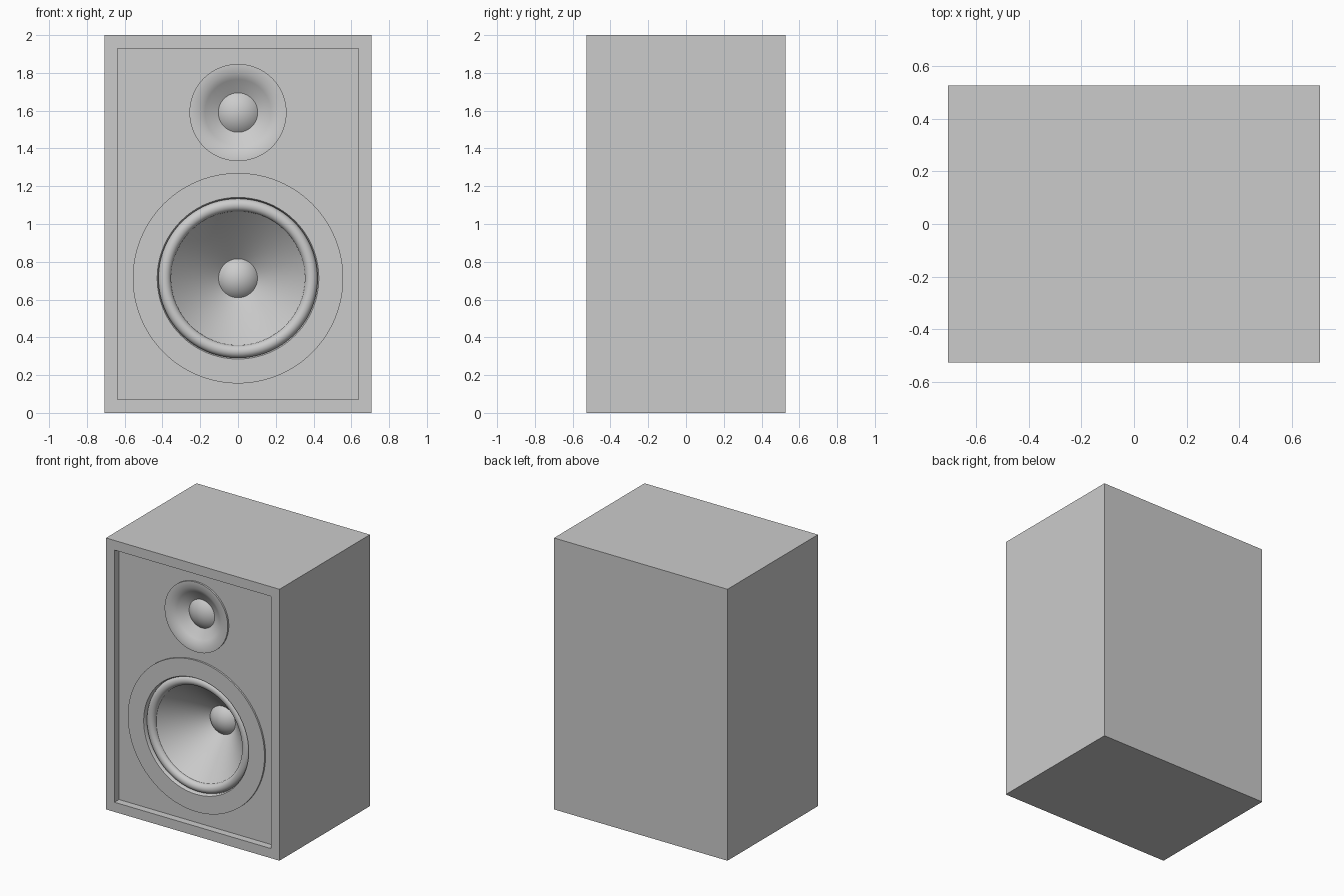
import bpy, bmesh, math

if "Cube" in bpy.data.objects:
    bpy.data.objects.remove(bpy.data.objects["Cube"])

W, D, H = 0.707, 0.527, 2.0      # half width, half depth, height
BAFFLE = -0.474                  # y of the recessed front panel
FACE = -0.487                    # y of the driver flange faces
SEG = 96


def new_object(name, bm):
    mesh = bpy.data.meshes.new(name)
    bm.to_mesh(mesh)
    bm.free()
    ob = bpy.data.objects.new(name, mesh)
    bpy.context.collection.objects.link(ob)
    return ob


def smooth(ob):
    bpy.ops.object.select_all(action='DESELECT')
    ob.select_set(True)
    bpy.context.view_layer.objects.active = ob
    bpy.ops.object.shade_smooth_by_angle(angle=math.radians(35))


def box(name, hx, y0, y1, z0, z1):
    bm = bmesh.new()
    bmesh.ops.create_cube(bm, size=1)
    for v in bm.verts:
        v.co = (v.co.x * 2 * hx, (y0 + y1) / 2 + v.co.y * (y1 - y0),
                (z0 + z1) / 2 + v.co.z * (z1 - z0))
    return new_object(name, bm)


def lathe(name, profile, z):
    """Revolve (radius, y) points, listed from rim to centre, about the y axis."""
    bm = bmesh.new()
    rings = []
    for r, y in profile:
        if r < 1e-5:
            rings.append([bm.verts.new((0, y, z))] * SEG)
        else:
            rings.append([bm.verts.new((r * math.cos(2 * math.pi * i / SEG), y,
                                        z + r * math.sin(2 * math.pi * i / SEG)))
                          for i in range(SEG)])
    for a, b in zip(rings, rings[1:]):
        for i in range(SEG):
            j = (i + 1) % SEG
            bm.faces.new(list(dict.fromkeys((a[i], a[j], b[j], b[i]))))
    ob = new_object(name, bm)
    smooth(ob)
    return ob


def dome(radius, y, height, steps=12):
    return [(radius * math.cos(math.pi / 2 * k / steps) if k < steps else 0,
             y - height * math.sin(math.pi / 2 * k / steps)) for k in range(steps + 1)]


def cap(radius, y, height, steps=10):
    """Shallow spherical cap profile."""
    R = (radius ** 2 + height ** 2) / (2 * height)
    a = math.asin(radius / R)
    return [(R * math.sin(a * (1 - k / steps)),
             y - height + R - R * math.cos(a * (1 - k / steps))) for k in range(steps + 1)]


def bore(target, radius, z, y_end):
    """Cut a round driver pocket into the front panel."""
    cutter = lathe("bore_cutter", [(0, y_end), (radius, y_end), (radius, -0.6), (0, -0.6)][::1], z)
    bm = bmesh.new()
    bm.from_mesh(cutter.data)
    bmesh.ops.recalc_face_normals(bm, faces=bm.faces)
    bm.to_mesh(cutter.data)
    bm.free()
    cut(target, cutter)


def cut(target, cutter):
    mod = target.modifiers.new("cut", 'BOOLEAN')
    mod.operation = 'DIFFERENCE'
    mod.solver = 'EXACT'
    mod.object = cutter
    bpy.context.view_layer.objects.active = target
    bpy.ops.object.modifier_apply(modifier=mod.name)
    bpy.data.objects.remove(cutter)


# Cabinet with recessed front panel and driver pockets
TW_Z, WF_Z = 1.59, 0.713
cabinet = box("cabinet", W, -D, D, 0, H)
cut(cabinet, box("recess_cutter", 0.638, -0.7, BAFFLE, 0.071, 1.929))
bore(cabinet, 0.235, TW_Z, -0.36)
bore(cabinet, 0.45, WF_Z, -0.12)

# Tweeter: flange with horn, and dome
lathe("tweeter_flange", [(0.257, BAFFLE), (0.257, FACE), (0.21, FACE),
                         (0.175, -0.463), (0.14, -0.441), (0.103, -0.42)], TW_Z)
lathe("tweeter_dome", cap(0.105, -0.42, 0.04), TW_Z)

# Woofer: flange, rolled surround, cone and dust cap
lathe("woofer_flange", [(0.557, BAFFLE), (0.557, FACE), (0.428, FACE),
                        (0.421, -0.475), (0.421, -0.44)], WF_Z)
roll = [(0.388 + 0.034 * math.cos(math.pi * k / 16),
         -0.446 - 0.034 * math.sin(math.pi * k / 16)) for k in range(17)]
lathe("woofer_surround", roll, WF_Z)
lathe("woofer_cone", [(0.36, -0.447), (0.108, -0.18), (0.095, -0.17)], WF_Z)
lathe("woofer_dust_cap", cap(0.103, -0.178, 0.05), WF_Z)
